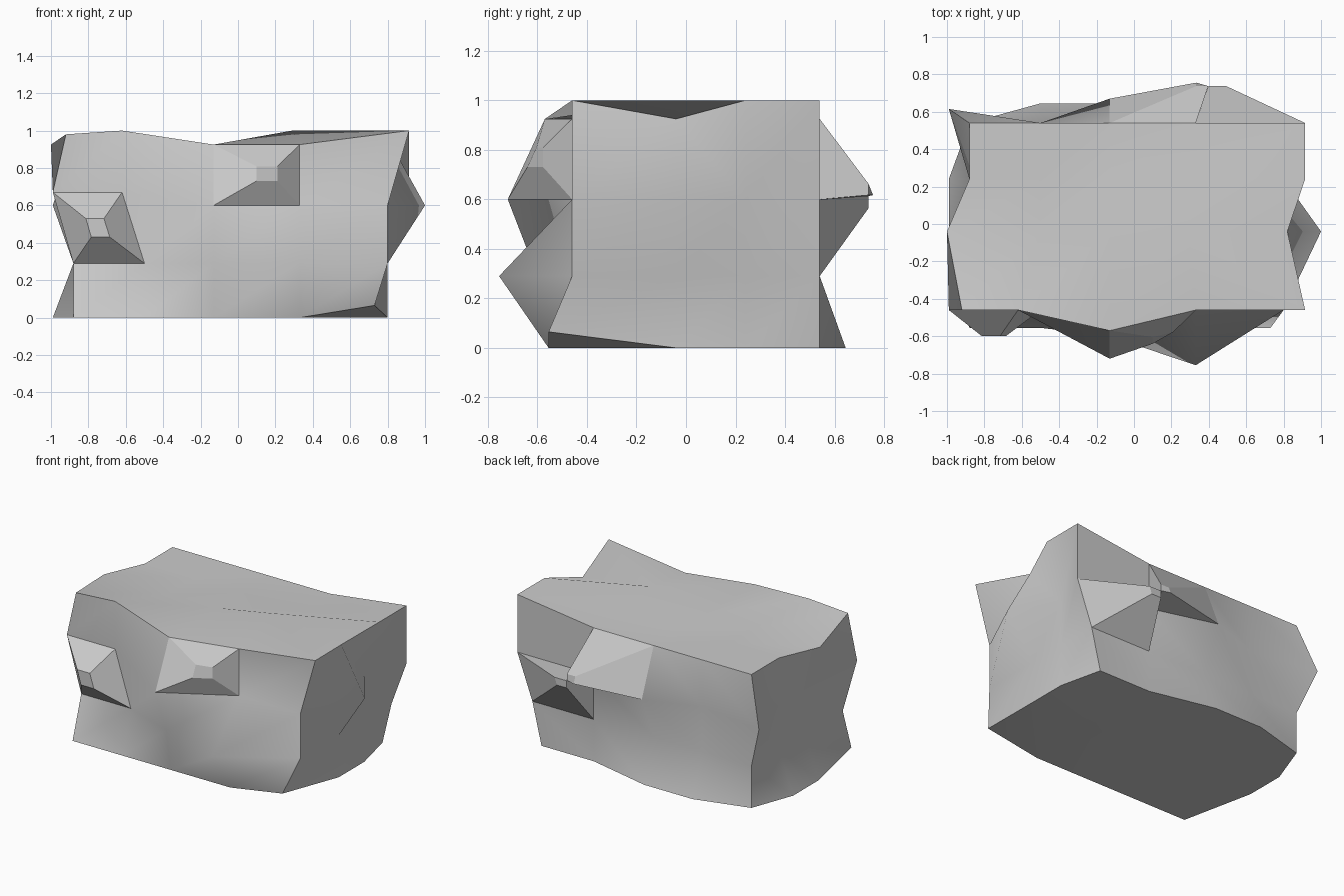
import bpy, bmesh
from mathutils import Vector

if "Cube" in bpy.data.objects:
    bpy.data.objects.remove(bpy.data.objects["Cube"])

# Grid stations of the rough block
GRID = [(-0.88, -0.5, -0.13, 0.33, 0.80),
        (-0.46, -0.04, 0.24, 0.54),
        (0.0, 0.29, 0.60, 0.925)]

# Chipped corners: (axis, new coordinate, grid points as ijk)
MOVES = [
    (0, -0.99, "010 020 002 032"), (0, -1.0, "013"), (0, -0.92, "003"),
    (0, -0.62, "102 103"), (0, 0.915, "403 423 433 432"), (0, 0.82, "413"),
    (0, 1.0, "412"), (0, 0.73, "400 430"), (0, 0.29, "313"),
    (1, -0.555, "000 100 200 300 400"), (1, -0.57, "203"), (1, -0.72, "202"),
    (1, -0.755, "301"), (1, -0.60, "201"), (1, 0.615, "032"),
    (1, 0.645, "130 230"), (1, 0.67, "232"),
    (2, 0.065, "400"), (2, 0.67, "002 102"), (2, 0.98, "003"),
    (2, 1.0, "103 313 403 423 433"),
]
# Cells that fold along their other diagonal
CROSS_FOLD = {(2, 3, 3, 0), (0, 4, 1, 2)}

bm = bmesh.new()
points, cells = {}, {}


def point(idx):
    if idx not in points:
        points[idx] = bm.verts.new([GRID[a][idx[a]] for a in range(3)])
    return points[idx]


# Six gridded sides of the block
for axis in range(3):
    u, v = [a for a in range(3) if a != axis]
    for side in (0, len(GRID[axis]) - 1):
        outward = (side > 0) != (axis == 1)
        for i in range(len(GRID[u]) - 1):
            for j in range(len(GRID[v]) - 1):
                corners = []
                for du, dv in ((0, 0), (1, 0), (1, 1), (0, 1)):
                    idx = [0, 0, 0]
                    idx[axis], idx[u], idx[v] = side, i + du, j + dv
                    corners.append(point(tuple(idx)))
                if (axis, side, i, j) in CROSS_FOLD:
                    corners = corners[1:] + corners[:1]
                if not outward:
                    corners = [corners[n] for n in (0, 3, 2, 1)]
                cells[axis, side, i, j] = bm.faces.new(corners)

# Keep the box edges crisp and the sides soft
for face in bm.faces:
    face.smooth = True
    face.normal_update()
for edge in bm.edges:
    edge.smooth = edge.calc_face_angle() < 0.5

for axis, value, names in MOVES:
    for name in names.split():
        points[tuple(int(c) for c in name)].co[axis] = value


# Pointed knobs pulled out of single cells
def knob(cell, tip, scale):
    face = cells[cell]
    mid = face.calc_center_median()
    rim = list(face.edges)
    top = bmesh.ops.extrude_discrete_faces(bm, faces=[face])["faces"][0]
    for vert in top.verts:
        vert.co = Vector(tip) + (vert.co - mid) * scale
        for edge in vert.link_edges:
            edge.smooth = False
    for edge in bm.edges:
        if edge in rim:
            edge.smooth = False


knob((1, 0, 2, 2), (0.155, -0.60, 0.77), 0.24)
knob((1, 0, 0, 1), (-0.75, -0.60, 0.48), 0.26)
knob((1, 3, 2, 2), (0.365, 0.742, 0.64), 0.14)
knob((1, 3, 3, 1), (0.44, 0.738, 0.59), 0.16)

mesh = bpy.data.meshes.new("rock_block")
bm.normal_update()
bm.to_mesh(mesh)
bm.free()
rock = bpy.data.objects.new("rock_block", mesh)
bpy.context.collection.objects.link(rock)
